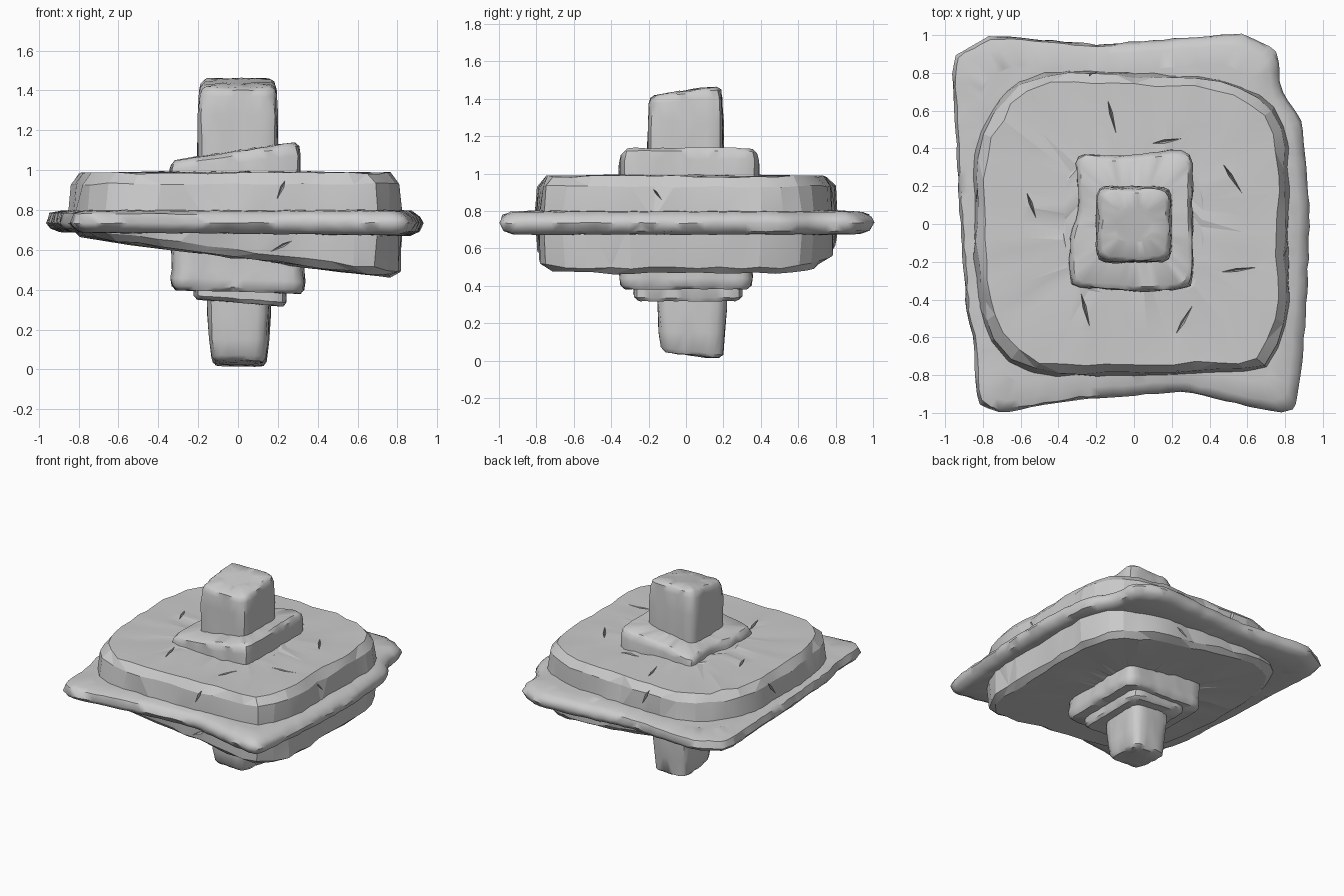
import bpy, bmesh, math, random
from mathutils import Vector

random.seed(4)
if "Cube" in bpy.data.objects:
    bpy.data.objects.remove(bpy.data.objects["Cube"])

stone = bpy.data.materials.new("grey stone")
stone.use_nodes = True
GREY = (0.6, 0.6, 0.6, 1)
stone.diffuse_color = GREY
stone.node_tree.nodes["Principled BSDF"].inputs["Base Color"].default_value = GREY


def rect(x0, x1, y0, y1):
    return [(x0, y0), (x1, y0), (x1, y1), (x0, y1)]


def outline(corners, step, soften):
    """Walk round the corners at even steps, then round them off."""
    pts = []
    for i, c in enumerate(corners):
        a, b = Vector(c), Vector(corners[(i + 1) % len(corners)])
        n = max(1, round((b - a).length / step))
        pts += [a.lerp(b, k / n) for k in range(n)]
    for _ in range(soften):
        pts = [(pts[i - 1] + 2 * p + pts[(i + 1) % len(pts)]) / 4 for i, p in enumerate(pts)]
    return pts


def hewn(name, corners, levels, step, soften, rough, angle):
    """Stack scaled copies of an outline; a level is scale, height, x slope, y slope."""
    pts = outline(corners, step, soften)
    mid = sum(pts, Vector((0, 0))) / len(pts)
    bm = bmesh.new()
    rings = []
    for scale, z, sx, sy in levels:
        ring = []
        for p in pts:
            q = mid + (p - mid) * scale
            j = [random.uniform(-rough, rough) for _ in range(3)]
            ring.append(bm.verts.new((q.x + j[0], q.y + j[1], z + sx * q.x + sy * q.y + j[2] * 0.6)))
        rings.append(ring)
    n = len(pts)
    for lo, hi in zip(rings, rings[1:]):
        for i in range(n):
            k = (i + 1) % n
            bm.faces.new((lo[i], lo[k], hi[k], hi[i]))
    bm.faces.new(rings[0][::-1])
    bm.faces.new(rings[-1])
    bmesh.ops.recalc_face_normals(bm, faces=bm.faces)
    bmesh.ops.triangulate(bm, faces=bm.faces)
    mesh = bpy.data.meshes.new(name)
    bm.to_mesh(mesh)
    bm.free()
    mesh.materials.append(stone)
    obj = bpy.data.objects.new(name, mesh)
    bpy.context.collection.objects.link(obj)
    bpy.ops.object.select_all(action='DESELECT')
    obj.select_set(True)
    bpy.context.view_layer.objects.active = obj
    bpy.ops.object.shade_smooth_by_angle(angle=math.radians(angle))
    return obj


# Thick slab with a level top and a sloping underside
slab = hewn("slab", [(-.83, -.2), (-.76, -.62), (-.52, -.79), (.7, -.77), (.8, -.52), (.8, .4),
                     (.75, .62), (.45, .76), (-.45, .8), (-.62, .75), (-.79, .5), (-.83, .35)],
            [(.3, .56, -.13, 0), (.65, .56, -.13, 0), (.96, .565, -.13, 0), (1.01, .60, -.13, 0),
             (1.03, .75, 0, 0), (1.0, .93, 0, 0), (.95, .985, 0, 0), (.72, .985, 0, 0), (.45, .99, 0, 0)],
            .12, 1, .011, 12)

# Cracks: slim wedges cut into the top and sides of the slab
bm = bmesh.new()


def wedge(a, b, width, depth):
    """Four-sided sliver running from a to b, sunk along the depth vector."""
    a, b, d = Vector(a), Vector(b), Vector(depth)
    side = (b - a).cross(d).normalized() * width
    m = a.lerp(b, .4)
    top = [bm.verts.new(v - d * .6) for v in (a, m + side, b, m - side)]
    low = bm.verts.new(m + d)
    for i in range(4):
        bm.faces.new((top[i], top[(i + 1) % 4], low))
    bm.faces.new(top[::-1])


for x0, y0, x1, y1 in [(-.15, .7, -.08, .42), (-.29, -.33, -.22, -.6), (.42, -.26, .72, -.22),
                       (.06, .42, .3, .46), (-.58, .2, -.5, -.02), (.2, -.62, .34, -.38),
                       (.45, .35, .6, .12)]:
    wedge((x0, y0, .985), (x1, y1, .985), .014, (0, 0, -.05))
for s in (-1, 1):
    wedge((s * -.25, s * .79, .98), (s * -.18, s * .79, .82), .014, (0, -s * .06, 0))
    wedge((s * .82, s * -.2, .95), (s * .82, s * -.1, .82), .014, (-s * .06, 0, 0))
    wedge((.3, s * .79, .66), (.12, s * .79, .57), .014, (0, -s * .06, 0))
bmesh.ops.recalc_face_normals(bm, faces=bm.faces)
mesh = bpy.data.meshes.new("crack_cutter")
bm.to_mesh(mesh)
bm.free()
mesh.materials.append(stone)
cutter = bpy.data.objects.new("crack_cutter", mesh)
bpy.context.collection.objects.link(cutter)
cut = slab.modifiers.new("cracks", 'BOOLEAN')
cut.operation, cut.solver, cut.object = 'DIFFERENCE', 'EXACT', cutter
bpy.context.view_layer.objects.active = slab
bpy.ops.object.modifier_apply(modifier=cut.name)
bpy.data.objects.remove(cutter)

# Thin uneven rim running round the slab
hewn("rim", [(-.95, .9), (-.96, .8), (-.92, 0), (-.88, -.52), (-.85, -.6), (-.83, -.96), (-.72, -1.0), (-.3, -.93),
             (.25, -.885), (.72, -.99), (.85, -1.0), (.88, -.85), (.92, -.3), (.93, .1), (.89, .55),
             (.78, .7), (.76, .92), (.57, 1.01), (-.2, .95), (-.77, 1.0), (-.86, .94)],
     [(.8, .68, -.01, 0), (.93, .682, -.01, 0), (.98, .70, -.01, 0), (1, .735, 0, 0),
      (.985, .775, -.01, 0), (.94, .795, 0, 0), (.84, .80, 0, 0)], .06, 1, .005, 50)

# Collars above and below
hewn("upper_collar", [(-.34, -.33), (.05, -.36), (.31, -.34), (.31, .37), (.25, .4), (-.02, .36), (-.31, .37),
                      (-.29, .02), (-.34, -.02)],
     [(1, .93, 0, 0), (1, 1.04, .11, 0), (.98, 1.075, .15, 0), (.92, 1.095, .15, 0), (.5, 1.1, .15, 0)],
     .05, 1, .005, 40)
hewn("lower_collar", rect(-.335, .335, -.355, .355),
     [(.5, .39, -.03, 0), (.93, .39, -.03, 0), (.98, .41, -.03, 0), (1, .45, -.03, 0),
      (.98, .5, 0, 0), (1, .65, -.1, 0)], .05, 2, .005, 40)
hewn("lower_step", rect(-.22, .24, -.28, .3),
     [(.5, .335, -.08, 0), (.93, .335, -.08, 0), (1, .355, -.08, 0), (1, .45, 0, 0)], .045, 2, .004, 40)

# Stub axles
hewn("upper_axle", rect(-.2, .2, -.205, .2),
     [(1, 1.0, 0, 0), (1, 1.15, 0, 0), (.99, 1.28, 0, 0), (.96, 1.39, 0, .1), (.92, 1.425, 0, .13),
      (.83, 1.44, 0, .14), (.45, 1.445, 0, .14)], .045, 2, .005, 40)
hewn("lower_axle", [(-.14, -.13), (.14, -.14), (.15, .2), (-.13, .2)],
     [(.45, .03, 0, -.12), (.85, .033, 0, -.12), (.97, .055, 0, -.12), (1.04, .15, 0, 0),
      (1.1, .28, 0, 0), (1.1, .4, 0, 0)], .045, 2, .005, 40)
